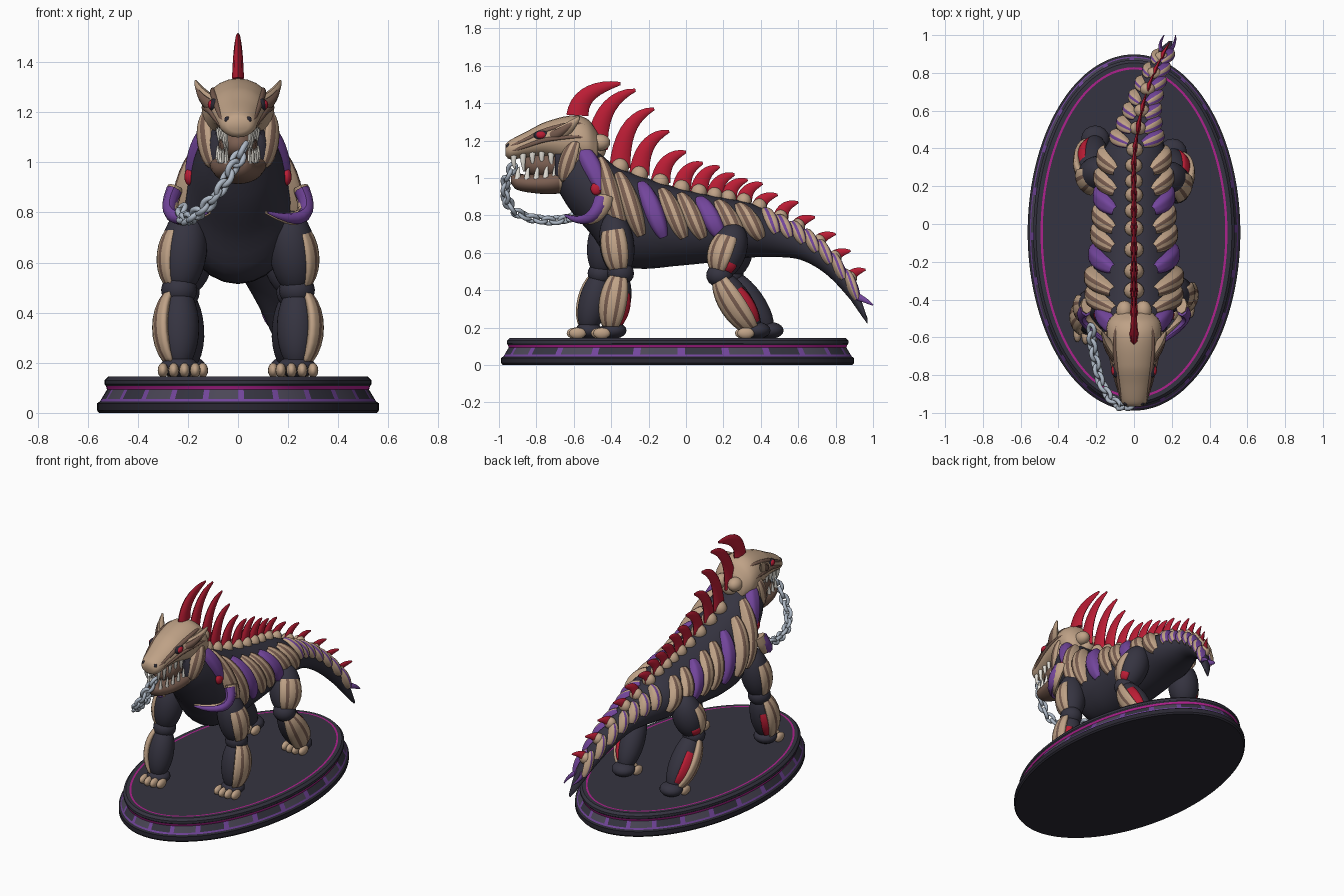
import bpy, bmesh, math
from mathutils import Vector as V, Matrix

cube = bpy.data.objects.get("Cube")
if cube:
    bpy.data.objects.remove(cube, do_unlink=True)

COLORS = {
    "charcoal": (.036, .034, .052), "black": (.023, .021, .032), "grey": (.07, .062, .095),
    "bone": (.52, .36, .24), "brown": (.19, .11, .08), "red": (.5, .012, .035),
    "purple": (.17, .06, .33), "magenta": (.43, .015, .27), "silver": (.42, .48, .56),
    "ivory": (.85, .82, .75)}
MATS = {}
for key, rgb in COLORS.items():
    m = bpy.data.materials.new(key)
    m.use_nodes = True
    m.diffuse_color = (*rgb, 1)
    m.node_tree.nodes["Principled BSDF"].inputs["Base Color"].default_value = (*rgb, 1)
    MATS[key] = m


def finish(name, bm, cols, angle=40):
    me = bpy.data.meshes.new(name)
    bm.to_mesh(me)
    bm.free()
    for c in cols:
        me.materials.append(MATS[c])
    ob = bpy.data.objects.new(name, me)
    bpy.context.collection.objects.link(ob)
    bpy.ops.object.select_all(action='DESELECT')
    ob.select_set(True)
    bpy.context.view_layer.objects.active = ob
    bpy.ops.object.shade_smooth_by_angle(angle=math.radians(angle))
    return ob


def rings_mesh(rings, paint=lambda i, j: 0):
    """Skin closed rings of points and cap both ends."""
    bm = bmesh.new()
    vs = [[bm.verts.new(p) for p in r] for r in rings]
    n = len(rings[0])
    for i in range(len(vs) - 1):
        for j in range(n):
            k = (j + 1) % n
            f = bm.faces.new((vs[i][j], vs[i][k], vs[i + 1][k], vs[i + 1][j]))
            f.material_index = paint(i, j)
    bm.faces.new(vs[0][::-1]).material_index = paint(-1, 0)
    bm.faces.new(vs[-1]).material_index = paint(len(vs) - 1, 0)
    bmesh.ops.recalc_face_normals(bm, faces=bm.faces)
    return bm


def section(table, y):
    """Smoothly interpolated row (y, x, z, rx, rz)."""
    y = min(max(y, table[0][0]), table[-1][0])
    i = max(k for k in range(len(table) - 1) if table[k][0] <= y)
    slope = lambda k, c: ((table[min(k + 1, len(table) - 1)][c] - table[max(k - 1, 0)][c])
                          / (table[min(k + 1, len(table) - 1)][0] - table[max(k - 1, 0)][0]))
    a, b = table[i], table[i + 1]
    h = b[0] - a[0]
    t = (y - a[0]) / h
    s = t * t * (3 - 2 * t)
    return [y] + [a[c] * (1 - s) + b[c] * s + h * t * (1 - t) * (
        slope(i, c) * (1 - t) - slope(i + 1, c) * t) for c in range(1, 5)]


def surf(table, y, deg, side=1):
    y, x, z, rx, rz = section(table, y)
    c, s = math.cos(math.radians(deg)), math.sin(math.radians(deg))
    return V((x + side * rx * c, y, z + rz * s)), V((side * c / rx, 0, s / rz)).normalized()


def loft(name, table, cols, paint=None, n=40):
    y0, y1 = table[0][0], table[-1][0]
    ys = [y0 + (y1 - y0) * i / n for i in range(n + 1)]
    rings = [[surf(table, y, j * 15)[0] for j in range(24)] for y in ys]
    rule = (lambda i, j: paint(ys[max(i, 0)])) if paint else (lambda i, j: 0)
    return finish(name, rings_mesh(rings, rule), cols, 60)


def ribbon(name, table, side, start, end, width, cols, lift=.03, n=12):
    """Raised tapered plate lying on a lofted surface, coloured in lengthwise stripes."""
    path = [surf(table, *V(start).lerp(V(end), i / n), side) for i in range(n + 1)]
    bm, rows, m = bmesh.new(), [], 10
    for i, (p, nor) in enumerate(path):
        tan = (path[min(i + 1, n)][0] - path[max(i - 1, 0)][0]).normalized()
        across = nor.cross(tan).normalized()
        taper = math.sin(math.pi * (.06 + .88 * i / n)) ** .4
        rows.append([bm.verts.new(p + across * width * taper * u
                                  + nor * (lift * taper * (1 - u ** 4) - .01))
                     for u in (2 * j / m - 1 for j in range(m + 1))])
    for i in range(n):
        for j in range(m):
            f = bm.faces.new((rows[i][j], rows[i + 1][j], rows[i + 1][j + 1], rows[i][j + 1]))
            f.material_index = j * len(cols) // m
    return finish(name, bm, cols, 60)


def ball(name, center, radii, col):
    bm = bmesh.new()
    bmesh.ops.create_uvsphere(bm, u_segments=16, v_segments=10, radius=1,
                              matrix=Matrix.Translation(center) @ Matrix.Diagonal((*radii, 1)))
    return finish(name, bm, [col], 80)


def limb(name, a, b, r, cols, out=(1, 0, 0), span=None, over=1.12):
    """Ellipsoid from a to b; with a span, only a striped shell facing 'out' is kept."""
    a, b = V(a), V(b)
    z = (b - a).normalized()
    x = (V(out) - z * z.dot(V(out))).normalized()
    rot = Matrix((x, z.cross(x), z)).transposed().to_4x4()
    bm = bmesh.new()
    bmesh.ops.create_uvsphere(bm, u_segments=32, v_segments=14, radius=1)
    if span:
        drop = []
        for f in bm.faces:
            c = f.calc_center_median()
            ang = math.degrees(math.atan2(c.y, c.x))
            if abs(ang) > span or abs(c.z) > .93:
                drop.append(f)
            f.material_index = min(len(cols) - 1, max(0, int((ang + span) / (2 * span) * len(cols))))
        bmesh.ops.delete(bm, geom=drop, context='FACES')
    bm.transform(Matrix.Translation((a + b) / 2) @ rot
                 @ Matrix.Diagonal((r, r, (b - a).length / 2 * over, 1)))
    ob = finish(name, bm, cols, 50)
    if span:
        mod = ob.modifiers.new("thickness", 'SOLIDIFY')
        mod.thickness = .025
    return ob


def horn(name, a, mid, b, r, thick, col, n=9):
    """Curved tapering spike along a quadratic curve."""
    a, mid, b = V(a), V(mid), V(b)
    rings = []
    for i in range(n + 1):
        t = i / n
        p = a * (1 - t) ** 2 + mid * 2 * t * (1 - t) + b * t * t
        tan = ((mid - a) * (1 - t) + (b - mid) * t).normalized()
        u = (V((1, 0, 0)) - tan * tan.x).normalized()
        w = tan.cross(u)
        s = r * max(1 - t, .02) ** .5
        rings.append([p + u * s * thick * math.cos(k * math.pi / 4) + w * s * math.sin(k * math.pi / 4)
                      for k in range(8)])
    return finish(name, rings_mesh(rings), [col], 50)


# Oval plinth: (inset, height, colour of the band above)
PLINTH = [(.008, 0, 0), (0, .01, 0), (0, .038, 0), (.012, .046, 1), (.018, .056, 2), (.04, .093, 3),
          (.036, .107, 0), (.03, .115, 4), (.03, .13, 4), (.045, .145, 4), (.068, .145, 3), (.08, .145, 4)]
rings = [[((.563 - d) * math.cos(j * math.pi / 72), (.943 - d) * math.sin(j * math.pi / 72) - .045, z)
          for j in range(144)] for d, z, c in PLINTH]


def plinth_paint(i, j):
    c = PLINTH[i][2] if i >= 0 else 0
    return (1 if j % 6 == 0 else 2 if j // 6 % 2 else 4) if c == 2 else c


finish("plinth", rings_mesh(rings, plinth_paint), ["black", "purple", "grey", "magenta", "charcoal"], 25)

# Body and tail
BODY = [(-.70, 0, 1.07, .10, .11), (-.62, 0, 1.02, .15, .19), (-.5, 0, .93, .19, .24), (-.4, 0, .815, .215, .265),
        (-.25, 0, .765, .22, .25), (-.05, 0, .74, .205, .21), (.15, 0, .728, .19, .178), (.35, 0, .72, .175, .145),
        (.5, .02, .685, .12, .108), (.62, .045, .645, .085, .085), (.75, .085, .555, .065, .07),
        (.87, .14, .42, .045, .06), (.93, .17, .32, .03, .045), (.97, .195, .235, .008, .015)]
loft("body", BODY, ["charcoal"], n=56)

# Head and jaw
HEAD = [(-.965, 0, 1.15, .045, .03), (-.945, 0, 1.15, .067, .05), (-.85, 0, 1.18, .092, .07),
        (-.75, 0, 1.205, .115, .095), (-.6, 0, 1.2, .143, .135), (-.52, 0, 1.18, .14, .13), (-.47, 0, 1.15, .1, .09)]
JAW = [(-.935, 0, .99, .03, .02), (-.91, 0, .98, .055, .04), (-.82, 0, .97, .085, .05),
       (-.7, 0, .98, .105, .065), (-.6, 0, 1.03, .12, .09), (-.52, 0, 1.06, .08, .06)]
loft("head", HEAD, ["bone"])
loft("jaw", JAW, ["brown", "bone"], lambda y: int(y > -.68))
ball("mouth_cavity", (0, -.74, 1.07), (.078, .14, .07), "brown")

# Rib plates: start along the body and colour
RIBS = [(-.57, "purple"), (-.46, "bone"), (-.36, "bone"), (-.24, "purple"), (-.13, "bone"),
        (-.03, "bone"), (.07, "purple"), (.17, "bone"), (.28, "bone")]
STRIPES = ["bone", "brown", "bone", "brown", "bone"]

for s, tag in ((1, "left"), (-1, "right")):
    # Face details
    limb("cheek_" + tag, (s * .085, -.65, .98), (s * .11, -.58, 1.2), .058, ["bone"])
    limb("cheek_plate_" + tag, (s * .09, -.65, .98), (s * .115, -.58, 1.2), .062,
         STRIPES, (s, -.6, 0), 60)
    ribbon("brow_stripe_" + tag, HEAD, s, (-.94, 20), (-.54, 48), .015, ["brown"], .018)
    ribbon("snout_stripe_" + tag, HEAD, s, (-.93, -12), (-.55, 12), .014, ["brown"], .018)
    ball("eye_socket_" + tag, (s * .095, -.77, 1.228), (.02, .045, .028), "black")
    ball("eye_" + tag, (s * .104, -.775, 1.23), (.017, .028, .02), "red")
    ball("nostril_" + tag, (s * .043, -.95, 1.17), (.012, .012, .014), "black")
    horn("ear_" + tag, (s * .08, -.7, 1.22), (s * .14, -.64, 1.25), (s * .17, -.57, 1.325), .046, .7, "bone")
    horn("ear_inner_" + tag, (s * .09, -.725, 1.215), (s * .148, -.665, 1.245), (s * .165, -.6, 1.3),
         .032, .7, "brown")
    for i in range(5):
        y = -.92 + i * .05
        top, low = surf(HEAD, y, -50, s)[0], surf(JAW, min(y + .02, -.7), 40, s)[0]
        long = .09 if i == 1 else .065
        horn(f"upper_tooth_{tag}_{i}", top + V((0, 0, .01)), top - V((0, .005, long / 2)),
             top - V((s * .01, -.005, long)), .017, .6, "ivory")
        horn(f"lower_tooth_{tag}_{i}", low - V((0, 0, .01)), low + V((0, 0, .03)),
             low + V((0, .01, .055)), .016, .6, "ivory")

    # Flank armour and collar
    for i, (y, col) in enumerate(RIBS):
        ribbon(f"rib_plate_{tag}_{i}", BODY, s, (y, 58), (y + .12, -16 if i else 15), .053,
               ["purple"] if col == "purple" else STRIPES, .06 if i in (1, 2) else .042)
    horn("collar_rim_" + tag, (s * .25, -.43, .9), (s * .315, -.47, .72), (s * .11, -.63, .8), .045, .7, "bone")
    horn("collar_" + tag, (s * .255, -.45, .89), (s * .33, -.5, .725), (s * .12, -.645, .8), .04, .8, "purple")
    ball("shoulder_inlay_" + tag, surf(BODY, -.48, 8, s)[0], (.02, .03, .035), "red")

    # Legs: hip, knee, ankle; the right pair is spread further apart
    far = s < 0
    for part, dy, hip, knee, ankle, r in (
            ("front", -.13 * far, (.2, -.39, .8), (.235, -.35, .49), (.235, -.40, .19), .093),
            ("hind", .07 * far, (.17, .27, .74), (.225, .18, .48), (.205, .37, .19), .098)):
        hip = V((s * hip[0], hip[1] + dy * .2, hip[2]))
        knee = V((s * knee[0], knee[1] + dy * .8, knee[2]))
        ankle = V((s * ankle[0], ankle[1] + dy, ankle[2]))
        nm = f"{part}_{tag}_"
        hind = part == "hind"
        limb(nm + "thigh", hip, knee, r, ["charcoal"])
        ball(nm + "knee", knee, (.072, .072, .065), "charcoal")
        limb(nm + "shin", knee, ankle, .08, ["charcoal"])
        limb(nm + "thigh_plate", hip.lerp(knee, .12), knee, r + .012, STRIPES,
             (s, -.6 if hind else -.2, 0), 42)
        limb(nm + "shin_plate", knee, ankle, .108, STRIPES, (s, -.5 if hind else -.2, 0), 46)
        limb(nm + "shin_inlay", knee.lerp(ankle, .12), ankle, .09, ["red"], (s, .9, 0), 28, 1)
        if hind:
            limb(nm + "thigh_inlay", hip.lerp(knee, .55), knee, .088, ["red"], (s, .6, 0), 18, 1)
        ball(nm + "paw", ankle + V((0, .01, -.005)), (.075, .072, .045), "charcoal")
        for i in range(4):
            ball(f"{nm}toe_{i}", (ankle.x + (i - 1.5) * .043, ankle.y - .05 - .012 * (i in (1, 2)), .17),
                 (.021, .046, .03), "bone")

    # Tail plates and end fins
    for i in range(7):
        y = .42 + i * .072
        ribbon(f"tail_plate_{tag}_{i}", BODY, s, (y, 75), (y + .065, 8), .042 - .002 * i,
               ["bone", "purple", "bone", "purple"], .042)
    horn("tail_fin_" + tag, (.165 + s * .01, .9, .37), (.17 + s * .05, .94, .36),
         (.19 + s * .03, 1, .32), .022, .6, "purple")

# Back spikes, each on a bone bead
TIPS = [(-.35, 1.505), (-.27, 1.47), (-.17, 1.37), (-.09, 1.25), (0, 1.14), (.09, 1.08), (.18, 1.06), (.26, 1.02),
        (.33, .99), (.41, .97), (.49, .91), (.6, .87), (.69, .79), (.8, .7), (.88, .61), (.96, .51)]
for i, (ty, tz) in enumerate(TIPS):
    t = i / (len(TIPS) - 1)
    y = ty - .13 + .05 * t - .1 * max(0, 1 - i / 5)
    base = surf(HEAD if y < -.53 else BODY, y, 90)[0]
    tip = V((section(BODY, ty)[1], ty, tz))
    mid = V((base.x, y + .01, base.z + (tz - base.z) * .85))
    horn(f"back_spike_{i}", base, mid, tip, .06 - .026 * t, .4, "red")
    if i:
        size = .056 - .018 * t
        ball(f"spine_bead_{i}", base, (size, size * .9, size), "bone")
    for s, tag in ((1, "left"), (-1, "right")):
        if i == 0:
            ball("nape_knob_" + tag, (s * .05, -.46, 1.19), (.045, .055, .045), "bone")

# Chain of alternating links from mouth to collar
PATH = [V(p) for p in ((.02, -.93, 1.05), (-.02, -.965, .98), (-.07, -.965, .89), (-.13, -.92, .82),
                       (-.18, -.83, .785), (-.205, -.72, .77), (-.225, -.62, .785), (-.225, -.52, .83))]
lengths = [(b - a).length for a, b in zip(PATH, PATH[1:])]
LINKS = 16
for i in range(LINKS):
    d, k = sum(lengths) * i / LINKS, 0
    while d > lengths[k]:
        d -= lengths[k]
        k += 1
    way = (PATH[k + 1] - PATH[k]).normalized()
    turn = way.to_track_quat('X', 'Z').to_matrix().to_4x4() @ Matrix.Rotation(math.pi / 4 + i * math.pi / 2, 4, 'X')
    rings = []
    for j in range(17):
        a = j * math.pi / 8
        o = V((math.cos(a), math.sin(a), 0))
        c = V((o.x * .031, o.y * .021, 0))
        rings.append([turn @ (c + (o * math.cos(q) + V((0, 0, math.sin(q)))) * .0115) + PATH[k] + way * d
                      for q in (w * math.pi / 4 for w in range(8))])
    finish(f"chain_link_{i}", rings_mesh(rings), ["silver"], 60)
